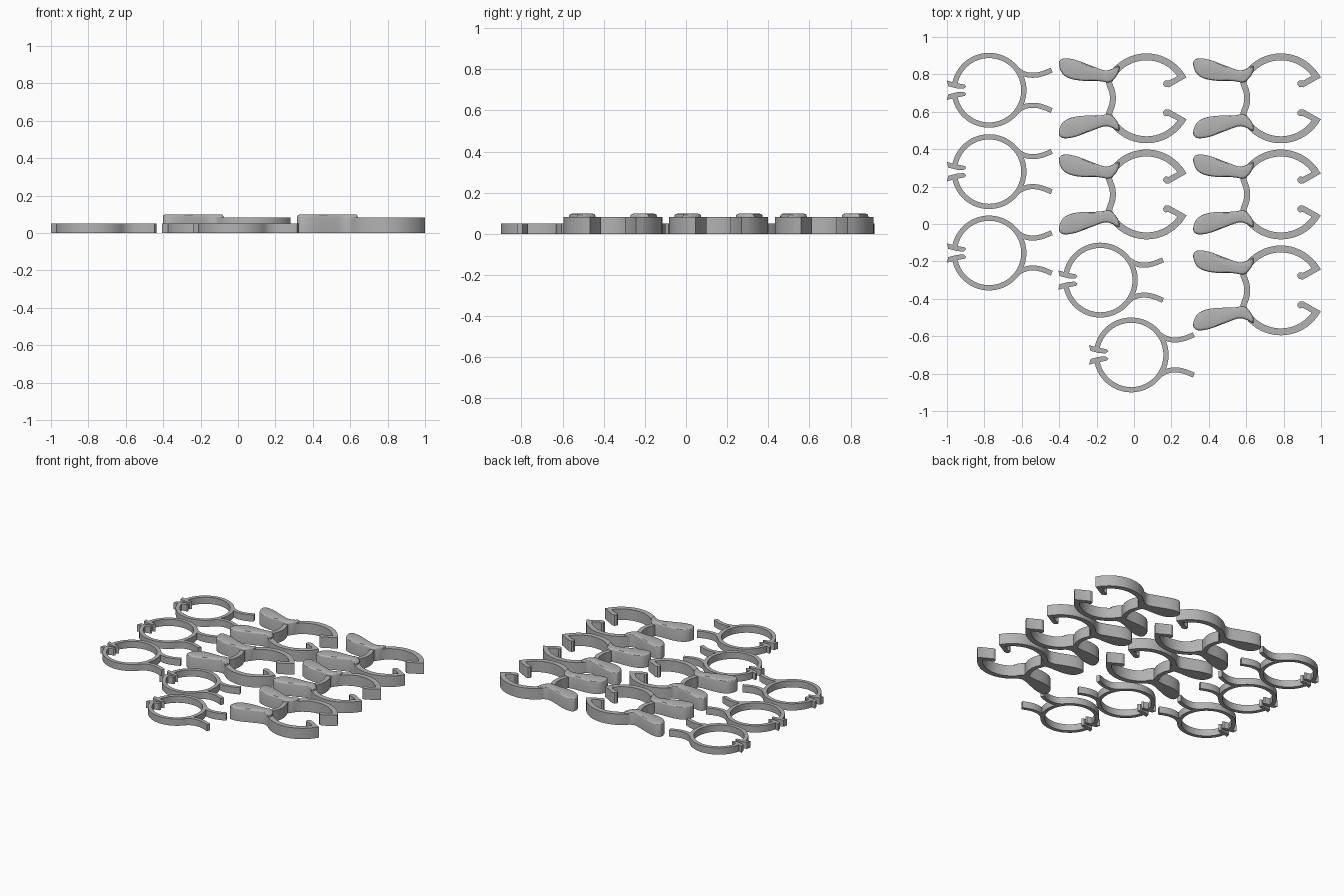
import bpy, bmesh, math
from mathutils import Vector

if "Cube" in bpy.data.objects:
    bpy.data.objects.remove(bpy.data.objects["Cube"])

grey = bpy.data.materials.new("plain grey")
grey.diffuse_color = (0.45, 0.45, 0.45, 1)
grey.use_nodes = True
grey.node_tree.nodes["Principled BSDF"].inputs["Base Color"].default_value = grey.diffuse_color


def smooth(pts, n=6, closed=False):
    """Catmull-Rom curve through a few 2D points."""
    p = [Vector(q) for q in pts]
    k = len(p)
    out = []
    for i in range(k if closed else k - 1):
        if closed:
            a, b, c, d = (p[(i + j) % k] for j in (-1, 0, 1, 2))
        else:
            a, b, c, d = (p[min(max(i + j, 0), k - 1)] for j in (-1, 0, 1, 2))
        for s in range(n):
            t = s / n
            out.append(0.5 * (2 * b + (c - a) * t + (2 * a - 5 * b + 4 * c - d) * t * t
                              + (3 * b - a - 3 * c + d) * t ** 3))
    return out if closed else out + [p[-1]]


def arc(r, a0, a1, n=48):
    return [Vector((r * math.cos(math.radians(a0 + (a1 - a0) * i / n)),
                    r * math.sin(math.radians(a0 + (a1 - a0) * i / n)))) for i in range(n + 1)]


def strip(path, width):
    """Outline of a band of even width along a path."""
    left, right = [], []
    for i, p in enumerate(path):
        t = (path[min(i + 1, len(path) - 1)] - path[max(i - 1, 0)]).normalized()
        nrm = Vector((-t.y, t.x)) * width / 2
        left.append(p + nrm)
        right.append(p - nrm)
    return left + right[::-1]


def mirror(outline):
    return [Vector((p[0], -p[1])) for p in outline]


def slab(outline, height, bevel=0.0):
    """Upright solid from an outline, with optional rounded top rim."""
    bm = bmesh.new()
    f = bm.faces.new([bm.verts.new((p[0], p[1], 0)) for p in outline])
    ext = bmesh.ops.extrude_face_region(bm, geom=[f])
    top = [v for v in ext["geom"] if isinstance(v, bmesh.types.BMVert)]
    bmesh.ops.translate(bm, verts=top, vec=(0, 0, height))
    bmesh.ops.recalc_face_normals(bm, faces=bm.faces)
    if bevel:
        rim = [e for e in bm.edges if all(v.co.z > height - 1e-5 for v in e.verts)]
        bmesh.ops.bevel(bm, geom=rim, offset=bevel, segments=3, profile=0.5, affect='EDGES')
    me = bpy.data.meshes.new("slab")
    bm.to_mesh(me)
    bm.free()
    ob = bpy.data.objects.new("slab", me)
    bpy.context.collection.objects.link(ob)
    return ob


def weld(parts, name):
    """Union the solids into one mesh and remove the pieces."""
    base = parts[0]
    for p in parts[1:]:
        m = base.modifiers.new("join", 'BOOLEAN')
        m.operation, m.solver, m.object = 'UNION', 'EXACT', p
    bpy.context.view_layer.update()
    me = bpy.data.meshes.new_from_object(base.evaluated_get(bpy.context.evaluated_depsgraph_get()))
    me.name = name
    for p in parts:
        bpy.data.objects.remove(p)
    me.materials.clear()
    me.materials.append(grey)
    return me


def place(me, name, spots):
    for i, (x, y) in enumerate(spots):
        ob = bpy.data.objects.new(f"{name}_{i + 1}", me)
        ob.location = (x, y, 0)
        bpy.context.collection.objects.link(ob)
        if i == 0:
            bpy.ops.object.select_all(action='DESELECT')
            ob.select_set(True)
            bpy.context.view_layer.objects.active = ob
            bpy.ops.object.shade_smooth_by_angle(angle=math.radians(30))


# thin split ring: open hoop, two curved arms, two locking tabs
H = 0.05
hoop = arc(0.2, -171, 171, 72) + arc(0.172, 171, -171, 72)
arm = strip(smooth([(0.135, 0.128), (0.165, 0.1), (0.205, 0.083), (0.25, 0.081),
                    (0.29, 0.09), (0.335, 0.108)]), 0.027)
tab = [(-0.225, 0.052), (-0.19, 0.042), (-0.13, 0.03), (-0.122, 0.02),
       (-0.136, 0.008), (-0.17, 0.01), (-0.218, 0.022)]
ring = weld([slab(hoop, H)] + [slab(o, H) for o in (arm, mirror(arm), tab, mirror(tab))],
            "split_ring")
place(ring, "split_ring", [(-0.775, 0.715), (-0.775, 0.28), (-0.775, -0.155),
                           (-0.18, -0.3), (-0.015, -0.7)])

# spring clip: two jaws with inward hooks, a bowed spine and two paddle handles
H = 0.082
jaw = arc(0.24, 27.5, 158) + arc(0.203, 158, 33)
hook = [(0.214, 0.112), (0.12, 0.059), (0.1, 0.06), (0.089, 0.072), (0.09, 0.086),
        (0.1, 0.096), (0.118, 0.094), (0.166, 0.119), (0.192, 0.146)]
spine = strip(smooth([(-0.203, 0.1), (-0.198, 0.075), (-0.184, 0.035), (-0.18, 0),
                      (-0.184, -0.035), (-0.198, -0.075), (-0.203, -0.1)]), 0.032)
paddle = smooth([(-0.468, 0.175), (-0.463, 0.202), (-0.435, 0.214), (-0.375, 0.204),
                 (-0.295, 0.174), (-0.225, 0.15), (-0.185, 0.157), (-0.148, 0.174),
                 (-0.15, 0.138), (-0.176, 0.1), (-0.205, 0.085), (-0.255, 0.092), (-0.345, 0.094),
                 (-0.41, 0.106), (-0.45, 0.132)], 5, True)
clip = weld([slab(spine, H)] + [slab(o, H) for o in (jaw, mirror(jaw), hook, mirror(hook))]
            + [slab(o, 0.098, 0.012) for o in (paddle, mirror(paddle))], "spring_clip")
place(clip, "spring_clip", [(0.067, 0.672), (0.785, 0.672), (0.067, 0.158),
                            (0.785, 0.158), (0.785, -0.355)])
